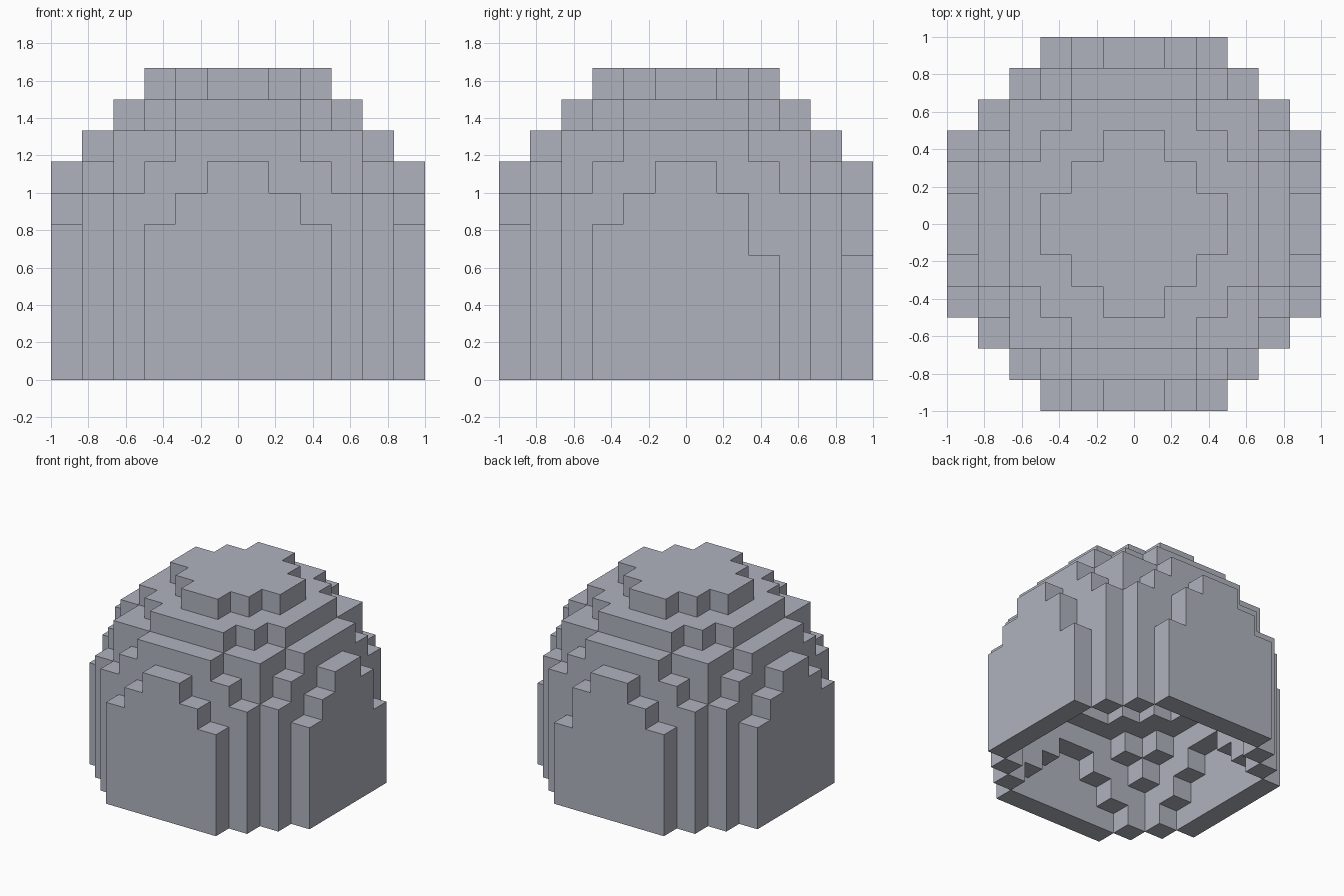
import bpy, bmesh, math
from mathutils import Vector

cube = bpy.data.objects.get("Cube")
if cube:
    bpy.data.objects.remove(cube)

UNIT = 1 / 6      # block size
RADIUS = 6        # dome radius in blocks
LIFT = 4          # straight wall height added below the dome curve
LIMIT = 37        # squared reach of a block centre


def dome_height(x, y):
    """Blocks of a stepped hemisphere stacked over the cell at x, y."""
    flat = (x + 0.5) ** 2 + (y + 0.5) ** 2
    return sum(flat + (k + 0.5) ** 2 < LIMIT for k in range(RADIUS))


# Hollow stepped shell: every cell is a column from its inner to its outer step
blocks = set()
for x in range(-RADIUS, RADIUS):
    for y in range(-RADIUS, RADIUS):
        height = dome_height(x, y)
        if height == 0:
            continue
        beside = [dome_height(x + 1, y), dome_height(x - 1, y),
                  dome_height(x, y + 1), dome_height(x, y - 1)]
        bottom = min(height - 1, *beside)
        top = height + LIFT
        # Two shoulder columns at the back corner are one block short
        if (x, y) in ((2, 5), (5, 2)):
            top -= 1
        blocks.update((x, y, z) for z in range(bottom, top))

# Skin: one quad wherever a block meets open space
bm = bmesh.new()
corners = {}


def corner(point):
    key = tuple(round(c) for c in point)
    if key not in corners:
        corners[key] = bm.verts.new(Vector(key) * UNIT)
    return corners[key]


for block in blocks:
    middle = Vector(block) + Vector((0.5, 0.5, 0.5))
    for axis in range(3):
        for sign in (-1, 1):
            neighbour = list(block)
            neighbour[axis] += sign
            if tuple(neighbour) in blocks:
                continue
            normal, u, v = Vector(), Vector(), Vector()
            normal[axis] = sign / 2
            u[(axis + 1) % 3] = 0.5
            v[(axis + 2) % 3] = sign / 2
            bm.faces.new([corner(middle + normal + offset)
                          for offset in (-u - v, u - v, u + v, v - u)])

# Merge the coplanar quads into large flat faces
bmesh.ops.dissolve_limit(bm, angle_limit=math.radians(1),
                         verts=bm.verts, edges=bm.edges)

mesh = bpy.data.meshes.new("stepped_dome")
bm.to_mesh(mesh)
bm.free()
dome = bpy.data.objects.new("stepped_dome", mesh)
bpy.context.collection.objects.link(dome)

# Plain blue-grey surface
grey = bpy.data.materials.new("blue_grey")
grey.use_nodes = True
colour = (0.43, 0.45, 0.51, 1)
grey.diffuse_color = colour
grey.node_tree.nodes["Principled BSDF"].inputs["Base Color"].default_value = colour
mesh.materials.append(grey)
